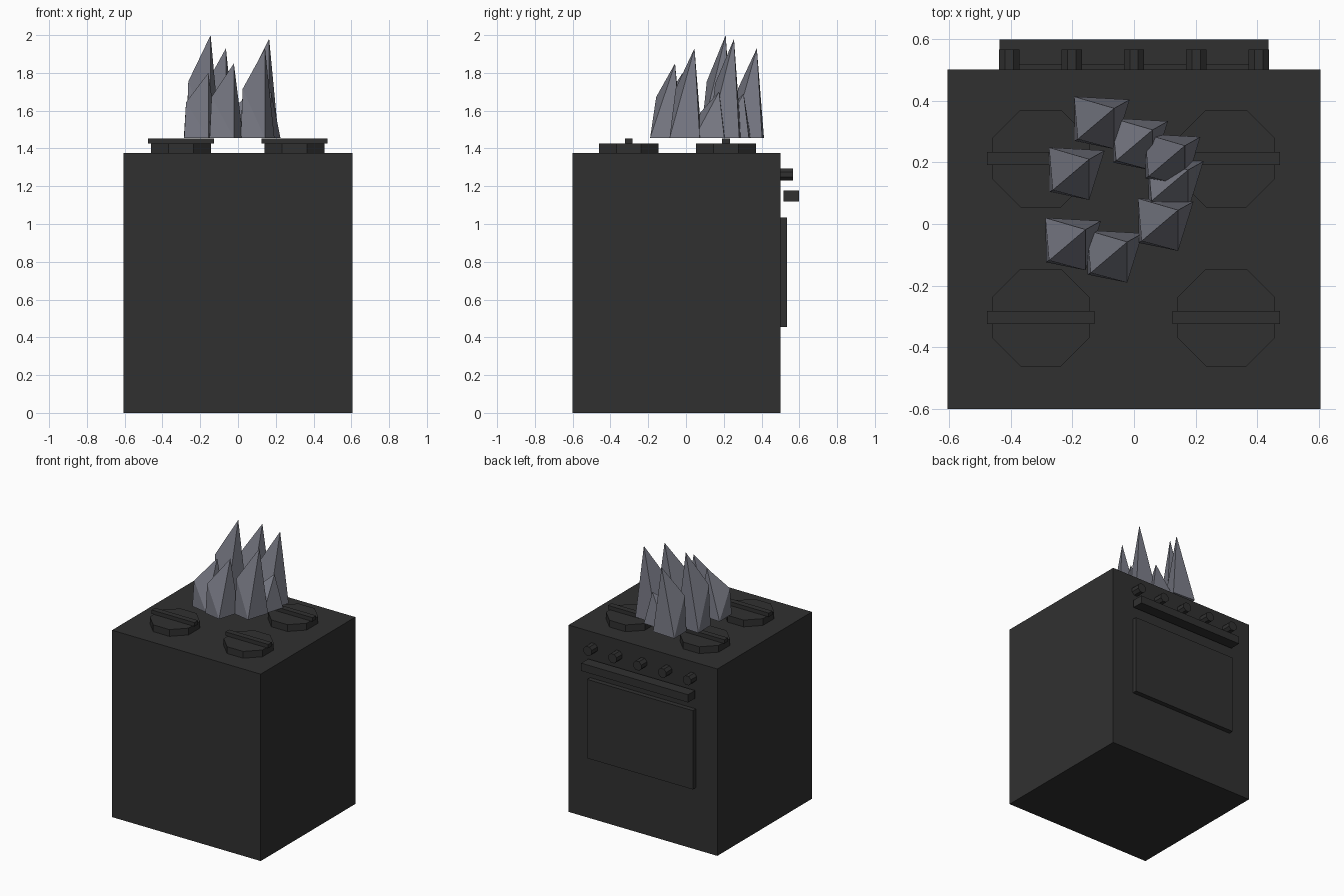
import bpy
import bmesh
import math
from mathutils import Matrix, Vector

cube = bpy.data.objects.get("Cube")
if cube:
    bpy.data.objects.remove(cube, do_unlink=True)


def material(name, colour):
    mat = bpy.data.materials.new(name)
    mat.use_nodes = True
    mat.diffuse_color = colour
    bsdf = next(n for n in mat.node_tree.nodes if n.type == 'BSDF_PRINCIPLED')
    bsdf.inputs["Base Color"].default_value = colour
    return mat


black = material("charcoal_black", (0.03, 0.03, 0.03, 1))
grey = material("flame_grey", (0.19, 0.195, 0.235, 1))


def finish(name, bm, mat):
    bmesh.ops.recalc_face_normals(bm, faces=bm.faces)
    mesh = bpy.data.meshes.new(name)
    bm.to_mesh(mesh)
    bm.free()
    mesh.materials.append(mat)
    obj = bpy.data.objects.new(name, mesh)
    bpy.context.collection.objects.link(obj)
    return obj


def box(name, low, high):
    low, high = Vector(low), Vector(high)
    bm = bmesh.new()
    bmesh.ops.create_cube(bm, size=1, matrix=Matrix.Translation((low + high) / 2)
                          @ Matrix.Diagonal((*(high - low), 1)))
    return finish(name, bm, black)


def octagon(name, centre, apothem, depth, tilt=0):
    radius = apothem / math.cos(math.pi / 8)
    bm = bmesh.new()
    bmesh.ops.create_cone(bm, cap_ends=True, segments=8, radius1=radius, radius2=radius,
                          depth=depth, matrix=Matrix.Translation(centre)
                          @ Matrix.Rotation(tilt, 4, 'X')
                          @ Matrix.Rotation(math.pi / 8, 4, 'Z'))
    return finish(name, bm, black)


# Oven body, door panel and handle
box("oven_body", (-0.605, -0.6, 0), (0.605, 0.5, 1.375))
box("door_panel", (-0.43, 0.5, 0.455), (0.43, 0.535, 1.035))
box("door_handle", (-0.435, 0.515, 1.12), (0.435, 0.597, 1.177))

# Octagonal burners, each with a crossbar
for side, x in (("right", -0.302), ("left", 0.299)):
    for place, y in (("front", -0.303), ("back", 0.212)):
        octagon(f"burner_{place}_{side}", (x, y, 1.4), 0.158, 0.05)
        box(f"burner_bar_{place}_{side}", (x - 0.174, y - 0.021, 1.425),
            (x + 0.174, y + 0.021, 1.453))

# Row of control knobs
for i in range(5):
    octagon(f"knob_{i + 1}", (0.202 * (i - 2), 0.533, 1.262), 0.033, 0.066, math.pi / 2)

# Ring of leaning flame shards: apex positions
BASE = 1.455
apexes = [(-0.064, 0.375, 1.93), (0.06, 0.305, 1.69), (-0.145, 0.21, 2.0),
          (0.165, 0.254, 1.98), (0.175, 0.175, 1.70), (0.143, 0.045, 1.93),
          (-0.157, -0.018, 1.80), (-0.022, -0.058, 1.85)]
# Shard corners relative to its apex: back, right, front, left
corners = [(-0.13, 0.038), (0.05, 0.028), (0, -0.132), (-0.128, -0.106)]
for i, (x, y, z) in enumerate(apexes):
    bm = bmesh.new()
    back, right, front, left = [bm.verts.new((x + a, y + b, BASE)) for a, b in corners]
    tip = bm.verts.new((x, y, z))
    shoulder = bm.verts.new((x - 0.118, y - 0.1, BASE + 0.55 * (z - BASE)))
    for face in ((back, right, tip), (right, front, tip), (front, shoulder, tip),
                 (shoulder, back, tip), (left, shoulder, front), (left, back, shoulder),
                 (back, left, front, right)):
        bm.faces.new(face)
    finish(f"flame_{i + 1}", bm, grey)
